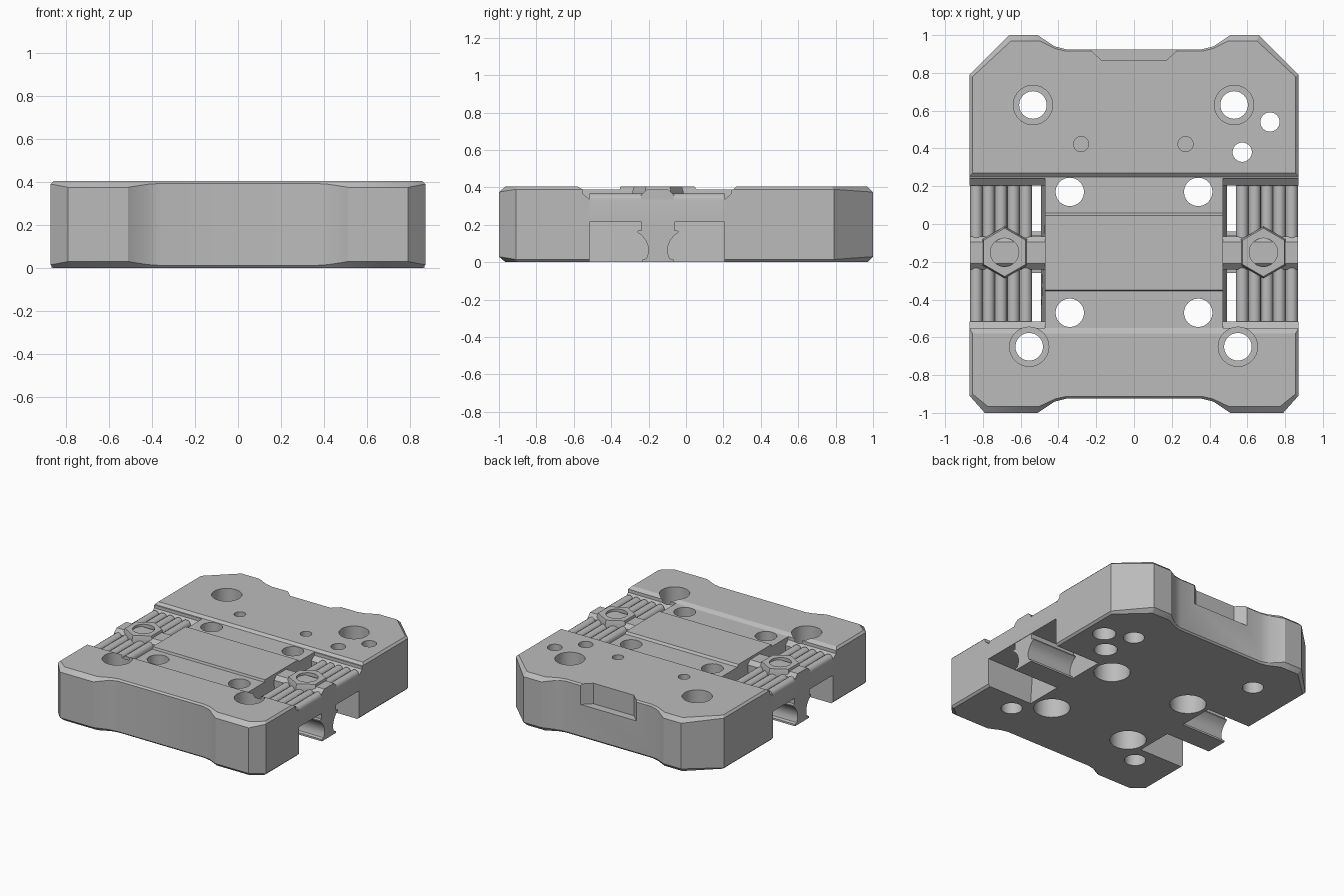
import bpy, bmesh, math

cube = bpy.data.objects.get("Cube")
if cube:
    bpy.data.objects.remove(cube, do_unlink=True)

H = 0.405
metal = bpy.data.materials.new("machined_grey")
metal.use_nodes = True
GREY = (0.5, 0.5, 0.5, 1)
metal.diffuse_color = GREY
metal.node_tree.nodes["Principled BSDF"].inputs["Base Color"].default_value = GREY


def loft(name, rings):
    """Closed solid through matching rings of points."""
    bm = bmesh.new()
    loops = [[bm.verts.new(p) for p in ring] for ring in rings]
    n = len(loops[0])
    for a, b in zip(loops, loops[1:]):
        for i in range(n):
            j = (i + 1) % n
            bm.faces.new((a[i], a[j], b[j], b[i]))
    bm.faces.new(loops[0][::-1])
    bm.faces.new(loops[-1])
    bmesh.ops.recalc_face_normals(bm, faces=bm.faces)
    mesh = bpy.data.meshes.new(name)
    bm.to_mesh(mesh)
    bm.free()
    mesh.materials.append(metal)
    obj = bpy.data.objects.new(name, mesh)
    bpy.context.collection.objects.link(obj)
    return obj


def prism_x(name, profile, x0, x1):
    """Extrude a (y, z) profile along x."""
    return loft(name, [[(x, y, z) for y, z in profile] for x in (x0, x1)])


def disc(x, y, r, z, n=40, turn=0):
    return [(x + r * math.cos(turn + math.tau * i / n),
             y + r * math.sin(turn + math.tau * i / n), z) for i in range(n)]


def cylinder(name, x, y, r, z0, z1):
    return loft(name, [disc(x, y, r, z0), disc(x, y, r, z1)])


def activate(obj):
    bpy.ops.object.select_all(action='DESELECT')
    obj.select_set(True)
    bpy.context.view_layer.objects.active = obj


def carve(obj, cutter):
    mod = obj.modifiers.new("cut", 'BOOLEAN')
    mod.operation = 'DIFFERENCE'
    mod.solver = 'EXACT'
    mod.object = cutter
    activate(obj)
    bpy.ops.object.modifier_apply(modifier=mod.name)
    bpy.data.objects.remove(cutter, do_unlink=True)


def smooth(obj):
    activate(obj)
    bpy.ops.object.shade_smooth_by_angle(angle=math.radians(29))


# Body: outer point, inset point and chamfer height, for the +x half
half = [
    (0.36, -0.925, 0.36, -0.913, 0.012),
    (0.42, -0.94, 0.415, -0.925, 0.016),
    (0.51, -1.0, 0.50, -0.965, 0.03),
    (0.79, -1.0, 0.775, -0.965, 0.03),
    (0.87, -0.91, 0.855, -0.90, 0.015),
    (0.87, 0.79, 0.855, 0.78, 0.015),
    (0.66, 1.0, 0.65, 0.97, 0.03),
    (0.51, 1.0, 0.50, 0.97, 0.03),
    (0.42, 0.94, 0.415, 0.928, 0.016),
    (0.36, 0.925, 0.36, 0.915, 0.012),
]
outline = half + [(-a, b, -c, d, e) for a, b, c, d, e in reversed(half)]
body = loft("body", [
    [(p[2], p[3], 0) for p in outline],
    [(p[0], p[1], p[4]) for p in outline],
    [(p[0], p[1], H - p[4]) for p in outline],
    [(p[2], p[3], H) for p in outline],
])

# Two shallow channels across the top
for y0, y1, s0, s1 in ((-0.58, -0.35, 0.03, 0.005), (0.045, 0.27, 0.012, 0.02)):
    floor = 0.388
    carve(body, prism_x("channel_cutter", [
        (y0, H), (y0 + s0, floor), (y1 - s1, floor), (y1, H), (y1, 0.5), (y0, 0.5)], -1, 1))

# Side pockets with a chamfered lip and a slightly sloping inner wall
pocket = [(-0.515, -0.1), (0.205, -0.1), (0.205, 0.335), (0.24, 0.365), (0.245, 0.5),
          (-0.555, 0.5), (-0.55, 0.365), (-0.515, 0.335)]
for side in (1, -1):
    inner = [(side * (0.47 if z > 0.3 else 0.5), y, z) for y, z in pocket]
    outer = [(side, y, z) for y, z in pocket]
    carve(body, loft("pocket_cutter", [inner, outer]))

# Recess in the back edge
recess = [(-0.26, 0.95), (-0.17, 0.865), (0.17, 0.865), (0.26, 0.95)]
carve(body, loft("recess_cutter", [[(x, y, z) for x, y in recess] for z in (0.25, 0.5)]))


def drill(x, y, r, z0=-0.1, z1=0.5):
    carve(body, cylinder("drill", x, y, r, z0, z1))


# Corner bolt holes with counterbores on top
for x, y in ((-0.535, 0.63), (0.53, 0.63), (-0.555, -0.65), (0.55, -0.65)):
    drill(x, y, 0.073)
    drill(x, y, 0.104, 0.25)
# Channel holes with counterbores below
for x in (-0.34, 0.34):
    for y in (0.17, -0.47):
        drill(x, y, 0.075)
        drill(x, y, 0.125, -0.1, 0.2)
# Two small through holes, two blind holes
for x, y in ((0.72, 0.54), (0.573, 0.38)):
    drill(x, y, 0.051)
    drill(x, y, 0.08, -0.1, 0.15)
for x in (-0.28, 0.273):
    drill(x, 0.423, 0.04, 0.28)
smooth(body)

# Ribbed plates, bridges, hex sockets and lower rails on each side
RIBS, X0, X1, STEPS = 5, 0.54, 0.868, 8
radius = (X1 - X0) / RIBS / 2
for side, label in ((1, "left"), (-1, "right")):
    section = [(X1, 0.215), (X0, 0.215)]
    for i in range(RIBS):
        for k in range(STEPS + 1):
            if i and k == 0:
                continue
            a = math.pi * k / STEPS
            section.append((X0 + radius * (2 * i + 1 - math.cos(a)),
                            0.335 + radius * math.sin(a)))
    smooth(loft(label + "_ribbed_plate",
                [[(side * x, y, z) for x, z in section] for y in (-0.515, 0.205)]))

    prism_x(label + "_bridge", [
        (-0.24, 0.215), (-0.065, 0.215), (-0.065, 0.36), (-0.095, 0.388),
        (-0.21, 0.388), (-0.24, 0.36)], side * 0.47, side * 0.868)

    cx, cy, turn = side * 0.685, -0.15, math.pi / 6
    socket = loft(label + "_hex_socket", [
        disc(cx, cy, 0.137, 0.3, 6, math.pi / 2),
        disc(cx, cy, 0.137, 0.375, 6, math.pi / 2),
        disc(cx, cy, 0.128, H, 6, math.pi / 2)])
    carve(socket, cylinder("socket_cutter", cx, cy, 0.075, 0.345, 0.5))
    smooth(socket)

    # Hourglass rail under the plate
    flank = [(0.083, 0), (0.083, 0.014), (0.062, 0.02), (0.052, 0.05), (0.053, 0.085),
             (0.065, 0.115), (0.083, 0.14), (0.11, 0.16), (0.11, 0.168), (0.088, 0.17),
             (0.088, 0.22)]
    rail = [(cy + w, z) for w, z in flank] + [(cy - w, z) for w, z in reversed(flank)]
    smooth(prism_x(label + "_rail", rail, side * 0.49, side * 0.865))
